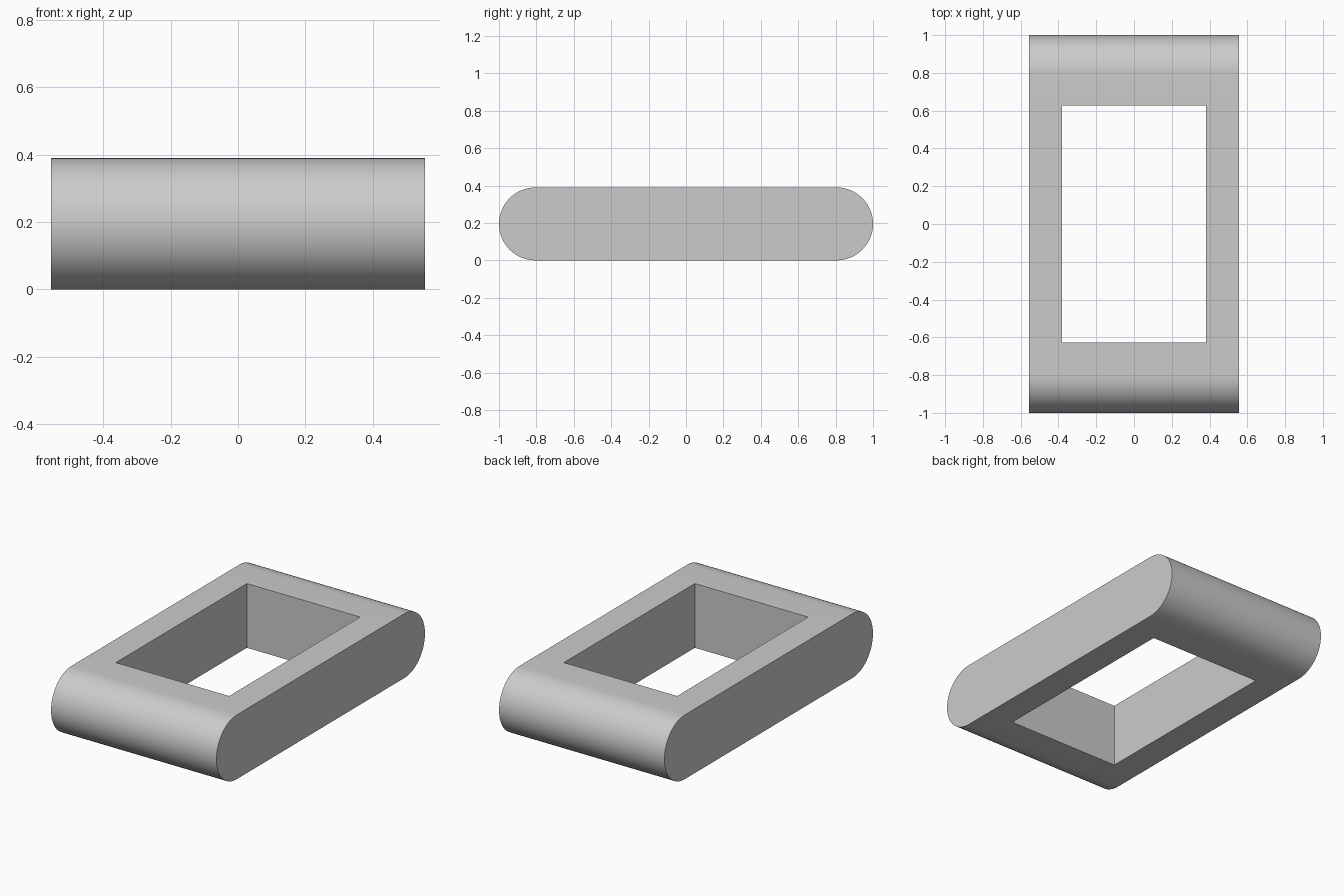
import bpy, bmesh, math

if "Cube" in bpy.data.objects:
    bpy.data.objects.remove(bpy.data.objects["Cube"])

HALF_W, HALF_L, R = 0.555, 1.0, 0.195      # outer half width, half length, end radius
HOLE_X, HOLE_Y = 0.38, 0.628               # half size of the rectangular opening
SEG = 32                                   # segments per rounded end

# Side profile (y, z): rounded front, bottom edge, rounded back, top edge
cy = HALF_L - R


def arc(centre, start):
    return [(centre + R * math.cos(start + math.pi * i / SEG),
             R + R * math.sin(start + math.pi * i / SEG)) for i in range(SEG + 1)]


profile = (arc(-cy, math.pi / 2) + [(-HOLE_Y, 0), (HOLE_Y, 0)]
           + arc(cy, -math.pi / 2) + [(HOLE_Y, 2 * R), (-HOLE_Y, 2 * R)])
n = len(profile)
bottom = SEG + 1                           # start of the bottom span over the opening
top = n - 2                                # start of the top span over the opening

# Sweep the profile across x, leaving the opening free in the middle strip
bm = bmesh.new()
rings = [[bm.verts.new((x, y, z)) for y, z in profile]
         for x in (-HALF_W, -HOLE_X, HOLE_X, HALF_W)]
for k in range(3):
    for i in range(n):
        if k == 1 and i in (bottom, top):
            continue
        j = (i + 1) % n
        bm.faces.new((rings[k][i], rings[k][j], rings[k + 1][j], rings[k + 1][i]))

# Flat sides
bm.faces.new(rings[0])
bm.faces.new(rings[3])

# Walls of the opening
a, b = rings[1], rings[2]
for ring in (a, b):
    bm.faces.new([ring[i] for i in (bottom, bottom + 1, top, top + 1)])
for lo, hi in ((bottom, top + 1), (bottom + 1, top)):
    bm.faces.new((a[lo], b[lo], b[hi], a[hi]))
bmesh.ops.recalc_face_normals(bm, faces=bm.faces[:])

mesh = bpy.data.meshes.new("rounded_frame")
bm.to_mesh(mesh)
bm.free()
frame = bpy.data.objects.new("rounded_frame", mesh)
bpy.context.collection.objects.link(frame)

# Plain grey
grey = bpy.data.materials.new("grey")
grey.diffuse_color = (0.6, 0.6, 0.6, 1)
grey.use_nodes = True
grey.node_tree.nodes["Principled BSDF"].inputs["Base Color"].default_value = grey.diffuse_color
mesh.materials.append(grey)

# Smooth ends, sharp edges
bpy.context.view_layer.objects.active = frame
frame.select_set(True)
bpy.ops.object.shade_smooth_by_angle(angle=math.radians(30))
